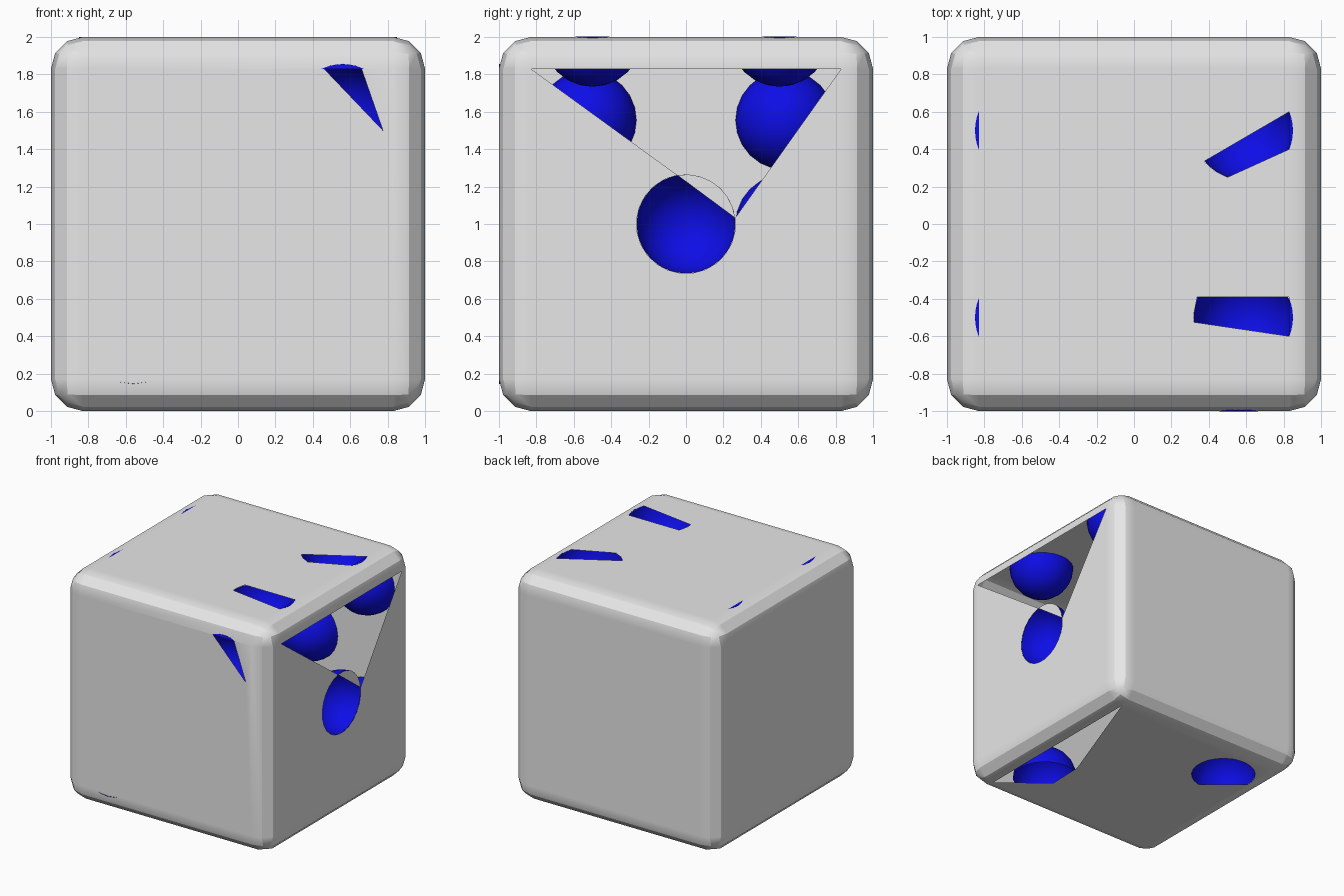
import bpy, bmesh, math
from mathutils import Vector
from mathutils.geometry import tessellate_polygon

if "Cube" in bpy.data.objects:
    bpy.data.objects.remove(bpy.data.objects["Cube"])

R = 0.265      # pip radius
E = 0.83       # half width of each flat side


def material(name, col):
    m = bpy.data.materials.new(name)
    m.diffuse_color = (*col, 1)
    m.use_nodes = True
    m.node_tree.nodes["Principled BSDF"].inputs["Base Color"].default_value = m.diffuse_color
    return m


grey = material("pale_grey", (0.8, 0.8, 0.8))
blue = material("deep_blue", (0.004, 0.004, 0.8))

# side frames: (u, v across the side, w outwards) -> world
SIDES = {
    "right": lambda u, v, w: Vector((w, u, 1 + v)),
    "left": lambda u, v, w: Vector((-w, u, 1 + v)),
    "top": lambda u, v, w: Vector((u, v, 1 + w)),
    "bottom": lambda u, v, w: Vector((u, v, 1 - w)),
    "front": lambda u, v, w: Vector((u, -w, 1 + v)),
    "back": lambda u, v, w: Vector((u, w, 1 + v)),
}
PIPS = {
    "right": [(0, 0)],
    "left": [(s * 0.53, t * 0.555) for s in (-1, 1) for t in (-1, 0, 1)],
    "top": [(s * 0.585, t * 0.5) for s in (-1, 1) for t in (-1, 1)],
    "bottom": [(-0.55, 0.5), (0, 0), (0.55, -0.5)],
    "front": [(0.56, 0.59), (-0.56, -0.59)],
    "back": [(s * 0.55, t * 0.55) for s in (-1, 1) for t in (-1, 1)] + [(0, 0)],
}


def arc(c, a0, a1, n):
    return [(c[0] + R * math.cos(math.radians(a0 + (a1 - a0) * i / n)),
             c[1] + R * math.sin(math.radians(a0 + (a1 - a0) * i / n))) for i in range(n + 1)]


def finish(bm, name, mat):
    me = bpy.data.meshes.new(name)
    bm.to_mesh(me)
    bm.free()
    me.materials.append(mat)
    ob = bpy.data.objects.new(name, me)
    bpy.context.collection.objects.link(ob)
    return ob


def add_face(bm, pts, out):
    f = bm.faces.new([bm.verts.new(p) for p in pts])
    f.normal_update()
    if f.normal.dot(out) < 0:
        f.normal_flip()


# outlines of the flat sides, notched where the surface is open
square = [(-E, -E), (E, -E), (E, E), (-E, E)]
chord = (100, 7)   # start and end angle of the chord across the right pip
PLATES = {s: [[square]] for s in SIDES}
PLATES["right"] = [
    [[(-E, -E), (E, -E), (E, E)] + arc((0, 0), 7, -260, 18) + [(-E, E)]],
    [arc((0, 0), *chord, 7)],
]
PLATES["top"] = [[[(-E, -E), (E, -E), (E, -0.6), (0.322, -0.525), (0.32, -0.48), (0.338, -0.39),
                   (E, -0.39), (E, 0.4), (0.5, 0.25), (0.43, 0.285), (0.375, 0.335),
                   (E, 0.6), (E, E), (-E, E)]]]
PLATES["front"] = [[[(-E, -E), (E, -E), (E, E), (0.66, E), (0.775, 0.5), (0.46, E), (-E, E)]]]
PLATES["bottom"] = [[[(-E, -E), (E, -E), (0.44, -0.52), (0.45, -0.2), (E, E), (-E, E)],
                     arc((-0.55, 0.5), 281.6, 539.6, 18)]]

# rounded shell: bevelled cube whose flat sides are swapped for the notched plates
bm = bmesh.new()
bmesh.ops.create_cube(bm, size=2)
bmesh.ops.translate(bm, verts=bm.verts, vec=(0, 0, 1))
bmesh.ops.bevel(bm, geom=bm.edges[:], offset=1 - E, segments=3, profile=0.5, affect='EDGES')
bmesh.ops.delete(bm, geom=[f for f in bm.faces if f.calc_area() > 1], context='FACES_ONLY')
for side, plates in PLATES.items():
    to = SIDES[side]
    out = to(0, 0, 1) - to(0, 0, 0)
    for loops in plates:
        pts = [p for lp in loops for p in lp]
        tris = tessellate_polygon([[Vector((u, v, 0)) for u, v in lp] for lp in loops])
        for t in tris:
            a, b, c = (to(*pts[i], 1) for i in t)
            if (b - a).cross(c - a).length > 1e-6:
                add_face(bm, (a, b, c), out)
bmesh.ops.remove_doubles(bm, verts=bm.verts, dist=0.0005)
for f in bm.faces:
    f.smooth = True
for e in bm.edges:
    if len(e.link_faces) == 2 and e.calc_face_angle(0) > math.radians(28):
        e.smooth = False
shell = finish(bm, "die_shell", grey)
wn = shell.modifiers.new("even_shading", 'WEIGHTED_NORMAL')
wn.keep_sharp = True
wn.weight = 100

# pips: hollow half balls sunk into every side
N, RINGS = 24, 6
for side, centres in PIPS.items():
    to = SIDES[side]
    bm = bmesh.new()
    for cu, cv in centres:
        mid = to(cu, cv, 1)
        ring = lambda j: [to(cu + R * math.cos(j * math.pi / 2 / RINGS) * math.cos(2 * math.pi * i / N),
                             cv + R * math.cos(j * math.pi / 2 / RINGS) * math.sin(2 * math.pi * i / N),
                             0.999 - R * math.sin(j * math.pi / 2 / RINGS)) for i in range(N)]
        for j in range(RINGS):
            lo, hi = ring(j), ring(j + 1)
            for i in range(N):
                k = (i + 1) % N
                quad = [lo[i], lo[k], hi[k], hi[i]] if j < RINGS - 1 else [lo[i], lo[k], to(cu, cv, 0.999 - R)]
                add_face(bm, quad, mid - sum(quad, Vector()) / len(quad))
    bmesh.ops.remove_doubles(bm, verts=bm.verts, dist=0.0005)
    for f in bm.faces:
        f.smooth = True
    finish(bm, side + "_pips", blue)

# slivers of pip that run over onto the rounded edges
bm = bmesh.new()
drop = lambda d: 1.002 - 0.268 * (abs(d) - E)
for cu, cv in PIPS["top"]:
    a = math.degrees(math.acos((E - abs(cu)) / R))
    base = 0 if cu > 0 else 180
    add_face(bm, [SIDES["top"](u, v, drop(u)) for u, v in arc((cu, cv), base - a, base + a, 6)], Vector((0, 0, 1)))
a = math.degrees(math.acos((E - 0.59) / R))
add_face(bm, [SIDES["front"](u, v, drop(v)) for u, v in arc((0.56, 0.59), 90 - a, 90 + a, 6)], Vector((0, -1, 0)))
finish(bm, "edge_pip_slivers", blue)
